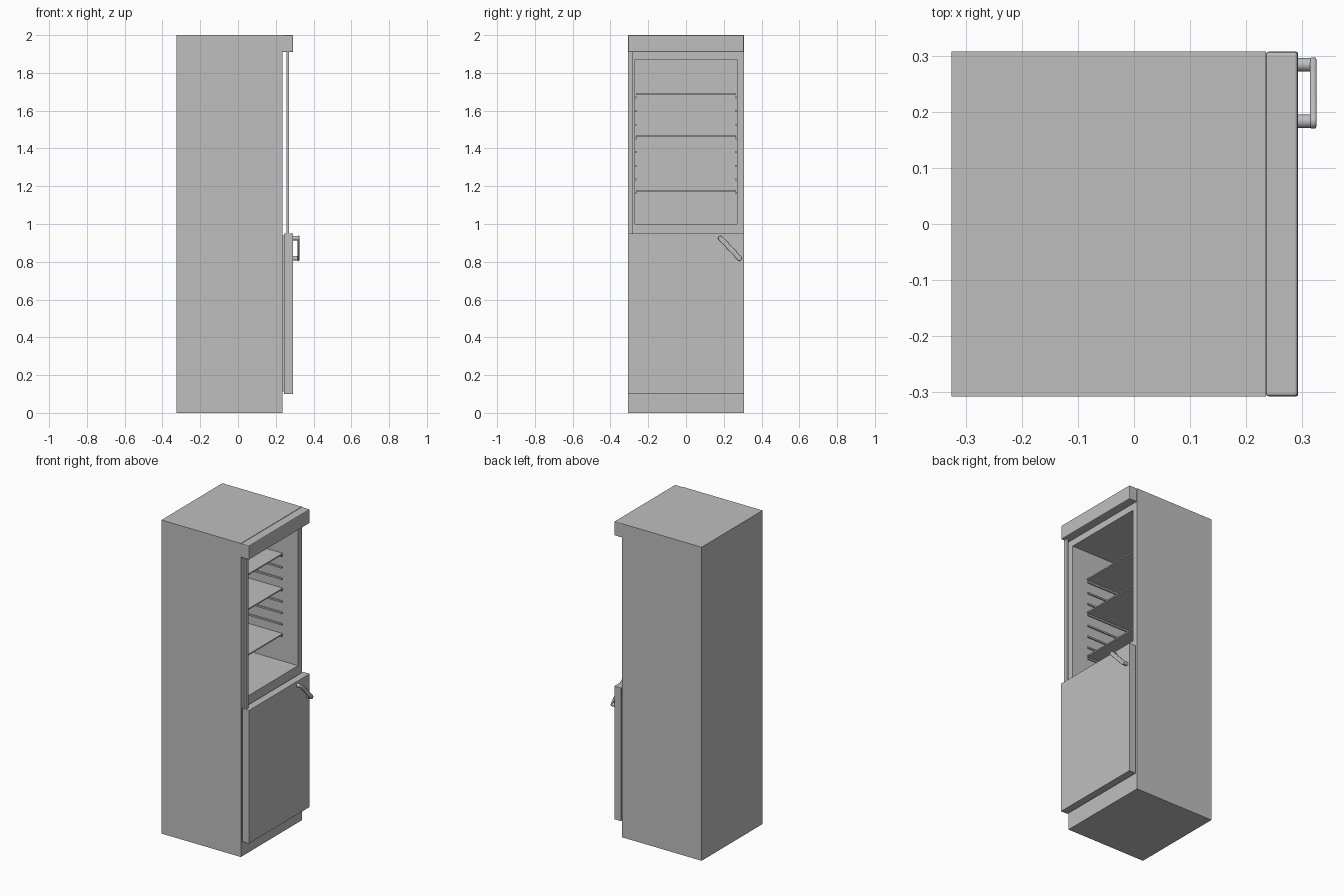
import bpy, bmesh, math
from mathutils import Vector, Matrix

if "Cube" in bpy.data.objects:
    bpy.data.objects.remove(bpy.data.objects["Cube"])

grey = bpy.data.materials.new("light grey")
grey.diffuse_color = (0.52, 0.52, 0.52, 1)
grey.use_nodes = True
grey.node_tree.nodes["Principled BSDF"].inputs["Base Color"].default_value = grey.diffuse_color


def finish(name, bm):
    bmesh.ops.recalc_face_normals(bm, faces=bm.faces)
    me = bpy.data.meshes.new(name)
    bm.to_mesh(me)
    bm.free()
    me.materials.append(grey)
    ob = bpy.data.objects.new(name, me)
    bpy.context.collection.objects.link(ob)
    return ob


def box_mesh(x, y, z):
    bm = bmesh.new()
    size = [b - a for a, b in (x, y, z)]
    mid = [(a + b) / 2 for a, b in (x, y, z)]
    bmesh.ops.create_cube(bm, size=1, matrix=Matrix.Translation(mid) @ Matrix.Diagonal((*size, 1)))
    return bm


def box(name, x, y, z, bevel=0):
    ob = finish(name, box_mesh(x, y, z))
    if bevel:
        m = ob.modifiers.new("soft edge", 'BEVEL')
        m.width, m.segments = bevel, 2
    return ob


W = 0.307          # half width
BACK, FRONT, DOOR = -0.325, 0.235, 0.292
IN_Y, IN_Z0, IN_Z1, IN_BACK = 0.27, 1.0, 1.87, -0.26

# Cabinet: front face inset to the opening, then pushed back into a cavity
bm = box_mesh((BACK, FRONT), (-W, W), (0, 2))
bm.faces.ensure_lookup_table()
face = max(bm.faces, key=lambda f: f.calc_center_median().x)
bmesh.ops.inset_individual(bm, faces=[face], thickness=0.03)
for v in face.verts:
    v.co.y = math.copysign(IN_Y, v.co.y)
    v.co.z = IN_Z1 if v.co.z > 1 else IN_Z0
cavity = bmesh.ops.extrude_discrete_faces(bm, faces=[face])["faces"][0]
for v in cavity.verts:
    v.co.x = IN_BACK
finish("cabinet", bm)

# Top fascia, lower door with its seal, and the slim hinge post
box("top_fascia", (FRONT, DOOR), (-W, W), (1.91, 2.0), 0.005)
box("lower_door", (0.244, DOOR), (-W, W), (0.10, 0.95), 0.002)
box("door_seal", (FRONT, 0.244), (-W + 0.012, W - 0.012), (0.112, 0.938))
box("hinge_post", (0.256, 0.27), (-W, -0.28), (0.95, 1.91))

# Shelves resting on side rails
for i, z in enumerate((1.175, 1.465, 1.687)):
    box(f"shelf_{i + 1}", (IN_BACK, 0.13), (-0.265, 0.265), (z - 0.004, z + 0.004))
for i in range(8):
    z = 1.163 + i * 0.0725
    for side, s in (("left", -1), ("right", 1)):
        box(f"rail_{side}_{i + 1}", (IN_BACK, 0.125), sorted((s * 0.262, s * IN_Y)), (z - 0.005, z + 0.005))

# Slanted door handle: flat rounded bar on two round posts
R = 0.013
ends = [Vector((0, 0.183, 0.925)), Vector((0, 0.284, 0.818))]
d = (ends[1] - ends[0]).normalized()
n = Vector((0, -d.z, d.y))
bm = bmesh.new()
ring = []
for end, sign in ((ends[1], 1), (ends[0], -1)):
    for k in range(9):
        a = -math.pi / 2 + k * math.pi / 8
        p = end + (d * math.cos(a) + n * math.sin(a)) * R * sign
        ring.append(bm.verts.new((0.314, p.y, p.z)))
base = bm.faces.new(ring)
top = bmesh.ops.extrude_face_region(bm, geom=[base])
for v in top["geom"]:
    if isinstance(v, bmesh.types.BMVert):
        v.co.x = 0.325
bar = finish("handle_bar", bm)
m = bar.modifiers.new("soft edge", 'BEVEL')
m.width, m.segments = 0.003, 2
m.limit_method = 'ANGLE'
for i, e in enumerate(ends):
    bm = bmesh.new()
    rot = Matrix.Translation((0.303, e.y, e.z)) @ Matrix.Rotation(math.pi / 2, 4, 'Y')
    bmesh.ops.create_cone(bm, cap_ends=True, segments=16, radius1=0.012, radius2=0.012, depth=0.026, matrix=rot)
    finish(f"handle_post_{i + 1}", bm)

# Smooth the rounded handle parts while keeping hard edges
bpy.ops.object.select_all(action='DESELECT')
for ob in bpy.context.collection.objects:
    if ob.name.startswith("handle"):
        ob.select_set(True)
        bpy.context.view_layer.objects.active = ob
bpy.ops.object.shade_smooth_by_angle(angle=math.radians(35))
